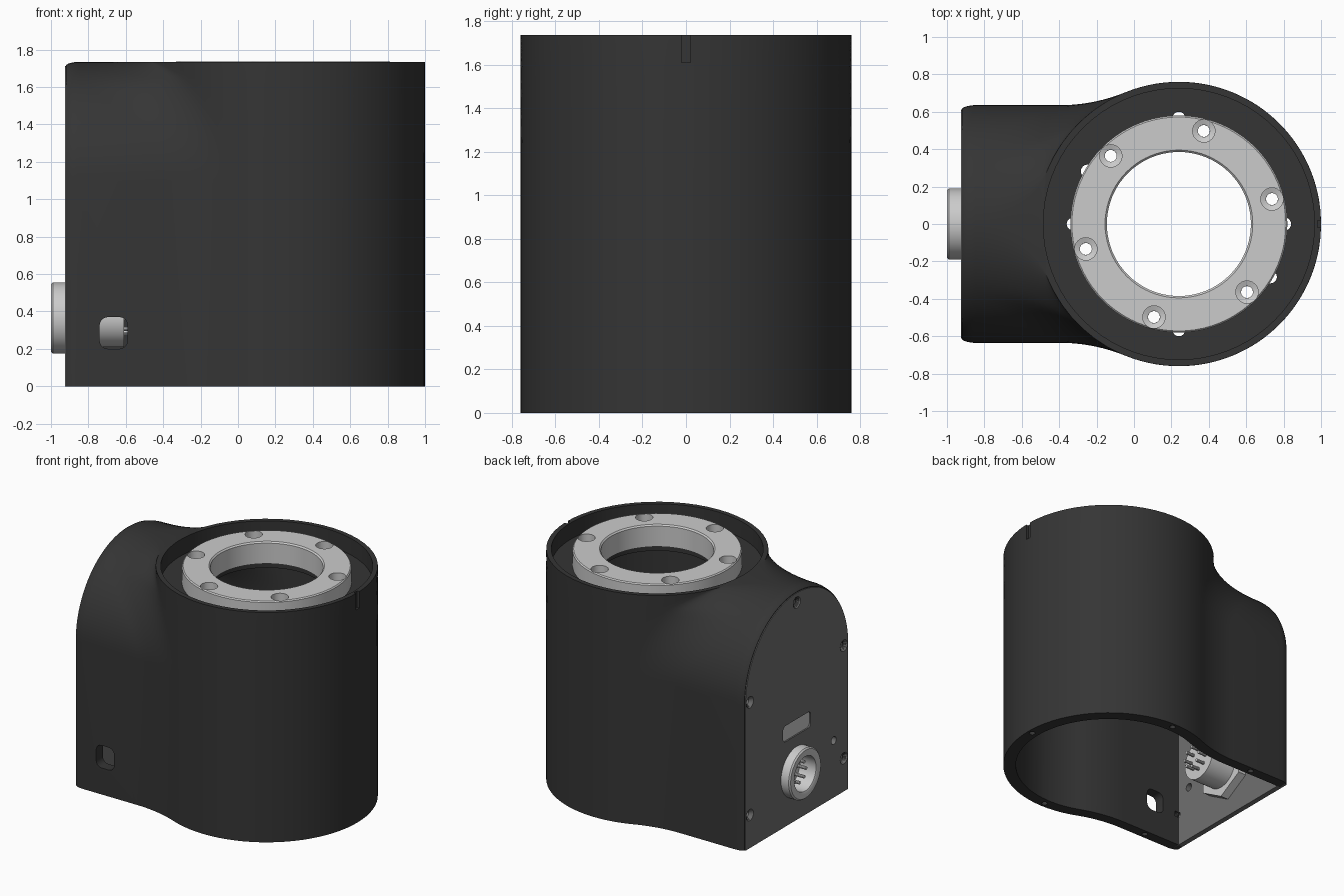
import bpy, bmesh, math
from mathutils import Matrix

if "Cube" in bpy.data.objects:
    bpy.data.objects.remove(bpy.data.objects["Cube"])

CX = 0.24          # axis of the round housing


def material(name, v):
    m = bpy.data.materials.new(name)
    m.diffuse_color = (v, v, v, 1)
    m.use_nodes = True
    m.node_tree.nodes["Principled BSDF"].inputs["Base Color"].default_value = m.diffuse_color
    return m


BLACK = material("black_housing", 0.035)
GREY = material("dark_grey_plate", 0.16)
SILVER = material("silver_metal", 0.6)


def finish(bm, name, mat=None):
    bmesh.ops.remove_doubles(bm, verts=bm.verts, dist=1e-5)
    bmesh.ops.recalc_face_normals(bm, faces=bm.faces)
    me = bpy.data.meshes.new(name)
    bm.to_mesh(me)
    bm.free()
    ob = bpy.data.objects.new(name, me)
    bpy.context.collection.objects.link(ob)
    if mat:
        me.materials.append(mat)
    return ob


def lathe(name, profile, loc, mat=None, n=48, axis="Z"):
    """Revolve a closed (radius, height) loop."""
    bm = bmesh.new()
    rings = [[bm.verts.new((r * math.cos(2 * math.pi * i / n),
                            r * math.sin(2 * math.pi * i / n), h)) for i in range(n)]
             for r, h in profile]
    for k, a in enumerate(rings):
        b = rings[(k + 1) % len(rings)]
        if profile[k][0] == 0 and profile[(k + 1) % len(rings)][0] == 0:
            continue
        for i in range(n):
            j = (i + 1) % n
            bm.faces.new((a[i], a[j], b[j], b[i]))
    bmesh.ops.dissolve_degenerate(bm, dist=1e-6, edges=bm.edges)
    if axis == "X":
        bm.transform(Matrix.Rotation(math.pi / 2, 4, "Y"))
    bm.transform(Matrix.Translation(loc))
    return finish(bm, name, mat)


def rod(name, r, h0, h1, loc, mat=None, n=24, axis="Z"):
    return lathe(name, [(0, h0), (r, h0), (r, h1), (0, h1)], loc, mat, n, axis)


def block(name, lo, hi, mat=None, round_axis=None, radius=0.03):
    bm = bmesh.new()
    bmesh.ops.create_cube(bm, size=1)
    for v in bm.verts:
        v.co = [(a + b) / 2 + c * (b - a) for a, b, c in zip(lo, hi, v.co)]
    if round_axis is not None:
        ed = [e for e in bm.edges
              if abs((e.verts[0].co - e.verts[1].co).normalized()[round_axis]) > 0.9]
        bmesh.ops.bevel(bm, geom=ed, offset=radius, segments=5, affect="EDGES", profile=0.5)
    return finish(bm, name, mat)


def cut(ob, cutters, keep=False):
    bpy.context.view_layer.objects.active = ob
    for c in cutters:
        m = ob.modifiers.new("cut", "BOOLEAN")
        m.operation, m.solver, m.object = "DIFFERENCE", "EXACT", c
        bpy.ops.object.modifier_apply(modifier=m.name)
        if not keep:
            bpy.data.objects.remove(c)


def smooth(ob):
    bpy.ops.object.select_all(action="DESELECT")
    ob.select_set(True)
    bpy.context.view_layer.objects.active = ob
    bpy.ops.object.shade_smooth_by_angle(angle=math.radians(30))


def half_outline(t, z, rc, ra, xe, lip):
    """Half plan section: straight flank, concave blend, round housing."""
    w = ra * math.cos(t)
    R = 0.94 + 0.76 - rc
    xc = max(-0.85, CX - math.sqrt((rc + R) ** 2 - (w + R) ** 2))
    R = ((xc - CX) ** 2 - rc ** 2 + w ** 2) / (2 * (rc - w))
    pts = []
    for dx, s in ((0, 1), (0.012, 0.55), (0.035, 0.2), (0.06, 0)):
        s *= lip
        pts.append((xe + dx, max(0.004, w - s * math.cos(t)), z - s * math.sin(t)))
    ang = math.atan2(w + R, xc - CX)          # direction of the tangent point
    for i in range(15):
        a = -math.pi / 2 + (ang - math.pi / 2) * i / 14
        pts.append((xc + R * math.cos(a), w + R + R * math.sin(a), z))
    for i in range(1, 26):
        a = ang * (1 - i / 25)
        pts.append((CX + rc * math.cos(a), rc * math.sin(a), z))
    return pts


def loft(name, levels, rc, ra, xe, lip, mat=None):
    bm = bmesh.new()
    rows = []
    for t, z in levels:
        half = half_outline(t, z, rc, ra, xe, lip)
        rows.append(([bm.verts.new(p) for p in half],
                     [bm.verts.new((x, -y, h)) for x, y, h in half]))
    for (a, am), (b, bmir) in zip(rows, rows[1:]):
        for p, q in ((a, b), (am, bmir)):
            for i in range(len(p) - 1):
                bm.faces.new((p[i], p[i + 1], q[i + 1], q[i]))
        bm.faces.new((a[0], b[0], bmir[0], am[0]))
    for p, q in (rows[0], rows[-1]):
        for i in range(len(p) - 1):
            bm.faces.new((p[i], p[i + 1], q[i + 1], q[i]))
    return finish(bm, name, mat)


# Housing: round body blended into an arched rear extension
arch = [math.radians(88 * i / 20) for i in range(21)]
housing = loft("housing", [(0, 0)] + [(t, 1.1 + 0.635 * math.sin(t)) for t in arch],
               0.76, 0.635, -0.92, 0.018, BLACK)
tin = [math.asin(0.43 / 0.555) * i / 8 for i in range(9)]
cavity = loft("cavity_cutter", [(0, -0.1)] + [(t, 1.1 + 0.555 * math.sin(t)) for t in tin],
              0.67, 0.555, -1.05, 0)
cutters = [cavity,
           rod("recess_cutter", 0.725, 1.61, 1.9, (CX, 0, 0), n=72),
           rod("bore_cutter", 0.405, 1.4, 1.7, (CX, 0, 0), n=64),
           block("notch_cutter", (0.98, -0.02, 1.61), (1.1, 0.02, 1.9)),
           block("window_cutter", (-0.74, -0.8, 0.2), (-0.59, -0.45, 0.37), None, 1, 0.045)]
# small through holes in the recess floor
for deg in (0, 90, 150, 180, 270, 330):
    a = math.radians(deg)
    cutters.append(rod("floor_hole_cutter", 0.035, 1.45, 1.7,
                       (CX + 0.565 * math.cos(a), 0.565 * math.sin(a), 0), n=16))
# ring screw holes continue through the floor
ring_holes = [(CX + 0.515 * math.cos(math.radians(d)), 0.515 * math.sin(math.radians(d)), 0)
              for d in range(15, 375, 60)]
cutters += [rod("screw_hole_cutter", 0.032, 1.45, 1.7, p, n=16) for p in ring_holes]
# blind screw holes on the underside
for x, y in ((0.96, 0), (CX, 0.72), (CX, -0.72), (-0.6, 0.595), (-0.6, -0.595)):
    cutters.append(rod("foot_hole_cutter", 0.022, -0.1, 0.08, (x, y, 0), n=16))
cut(housing, cutters)

# Rear plate closing the arch
bm = bmesh.new()
PR = 0.612
prof = [(PR, 0), (PR, 1.1)]
prof += [(PR * math.cos(math.pi * i / 40), 1.1 + PR * math.sin(math.pi * i / 40))
         for i in range(1, 40)]
prof += [(-PR, 1.1), (-PR, 0)]
face = bm.faces.new([bm.verts.new((-0.926, y, z)) for y, z in prof])
ext = bmesh.ops.extrude_face_region(bm, geom=[face])
bmesh.ops.translate(bm, vec=(0.04, 0, 0),
                    verts=[g for g in ext["geom"] if isinstance(g, bmesh.types.BMVert)])
rear_plate = finish(bm, "rear_plate", GREY)

# countersunk screw holes through plate into the housing
plate_holes = [lathe("plate_hole_cutter",
                     [(0, -0.95), (0.047, -0.95), (0.043, -0.926), (0.022, -0.9),
                      (0.022, -0.85), (0, -0.85)], (0, y, z), None, 20, "X")
               for y, z in ((0, 1.64), (0.56, 1.1), (-0.56, 1.1), (0.56, 0.25), (-0.56, 0.25))]
cut(housing, plate_holes, keep=True)
plate_holes.append(rod("small_hole_cutter", 0.03, -1, -0.8, (0, -0.44, 0.43), None, 20, "X"))
plate_holes.append(rod("connector_cutter", 0.152, -1, -0.8, (0, 0, 0.365), None, 40, "X"))
plate_holes.append(block("port_cutter", (-1, -0.165, 0.64), (-0.8, 0.165, 0.76), None, 0, 0.03))
cut(rear_plate, plate_holes)
smooth(housing)
smooth(rear_plate)

# Flange ring with hub and countersunk holes
ring = lathe("flange_ring",
             [(0.58, 1.61), (0.58, 1.727), (0.572, 1.735), (0.395, 1.735), (0.385, 1.725),
              (0.385, 1.57), (0.403, 1.57), (0.403, 1.61)], (CX, 0, 0), SILVER, 80)
cut(ring, [lathe("countersink_cutter",
                 [(0, 1.5), (0.032, 1.5), (0.032, 1.65), (0.06, 1.66), (0.06, 1.8), (0, 1.8)],
                 p, None, 24) for p in ring_holes])
smooth(ring)

# Round connector: shell, lock nut and pins
C = (0, 0, 0.365)
shell = lathe("connector_shell",
              [(0, -0.86), (0.13, -0.86), (0.13, -0.995), (0.14, -1.0), (0.18, -1.0), (0.19, -0.99),
               (0.19, -0.926), (0.155, -0.926), (0.155, -0.61), (0, -0.61)], C, SILVER, 48, "X")
smooth(shell)
nut = lathe("connector_nut", [(0.15, -0.886), (0.23, -0.886), (0.23, -0.82), (0.15, -0.82)],
            C, SILVER, 6, "X")
for i in range(8):
    a = 2 * math.pi * i / 8
    y, z = 0.08 * math.cos(a), 0.365 + 0.08 * math.sin(a)
    smooth(rod("connector_pin", 0.012, -0.95, -0.54, (0, y, z), SILVER, 10, "X"))

# Recessed flat port in the rear plate
block("port_cover", (-0.915, -0.17, 0.635), (-0.89, 0.17, 0.765), SILVER, 0, 0.025)
